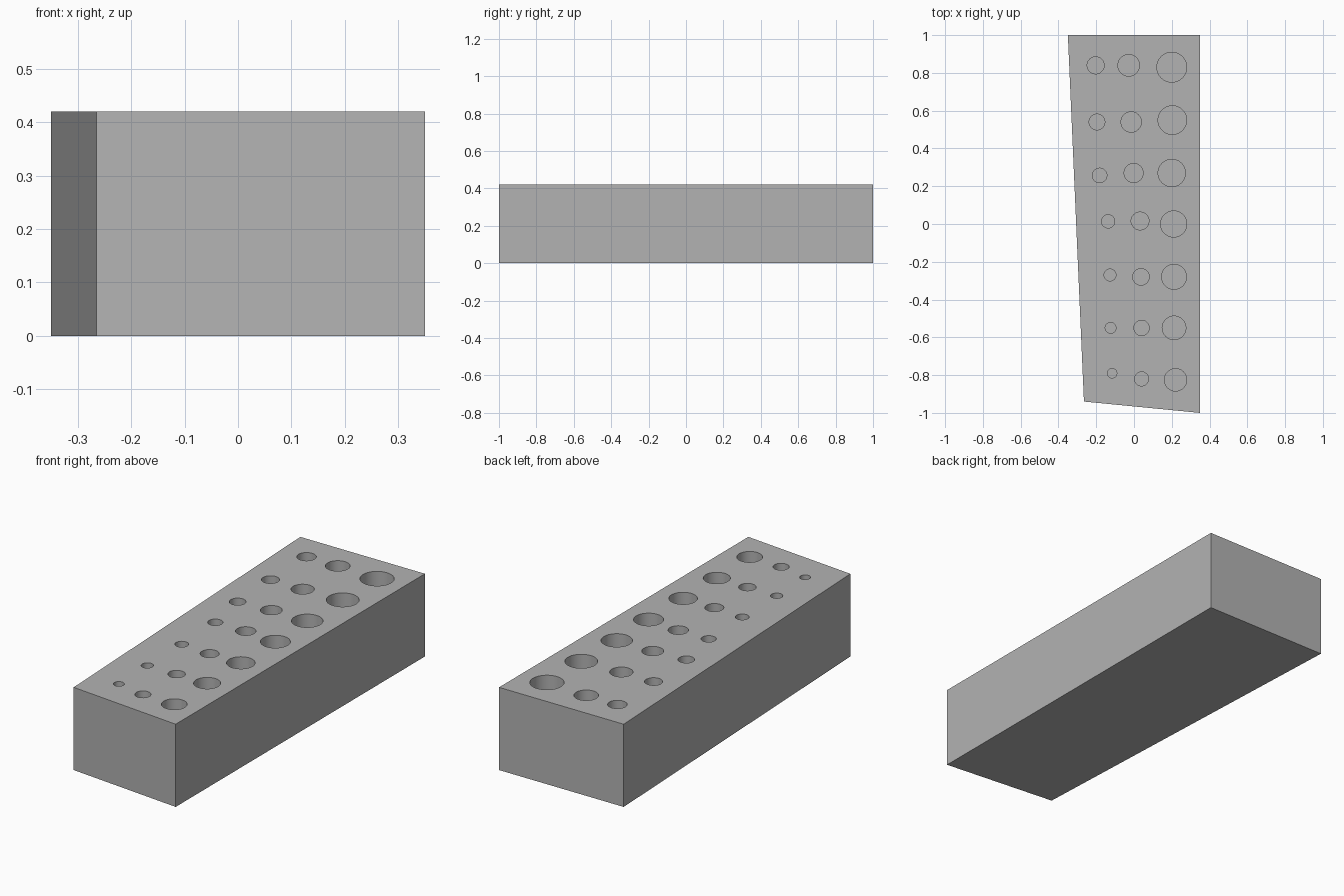
import bpy, bmesh, math
from mathutils import Matrix

cube = bpy.data.objects.get("Cube")
if cube:
    bpy.data.objects.remove(cube, do_unlink=True)

HEIGHT, DEPTH = 0.42, 0.34

grey = bpy.data.materials.new("plain grey")
grey.use_nodes = True
colour = (0.45, 0.45, 0.45, 1)
grey.diffuse_color = colour
grey.node_tree.nodes["Principled BSDF"].inputs["Base Color"].default_value = colour


def make_object(name, bm):
    mesh = bpy.data.meshes.new(name)
    bmesh.ops.recalc_face_normals(bm, faces=bm.faces)
    bm.to_mesh(mesh)
    bm.free()
    mesh.materials.append(grey)
    obj = bpy.data.objects.new(name, mesh)
    bpy.context.collection.objects.link(obj)
    return obj


# Tapered block, extruded from its plan outline
bm = bmesh.new()
outline = [(-0.35, 1), (-0.265, -0.94), (0.35, -1), (0.35, 1)]
base = bm.faces.new([bm.verts.new((x, y, 0)) for x, y in outline])
top = bmesh.ops.extrude_face_region(bm, geom=[base])["geom"]
bmesh.ops.translate(bm, vec=(0, 0, HEIGHT),
                    verts=[v for v in top if isinstance(v, bmesh.types.BMVert)])
block = make_object("drilled_block", bm)

# Three rows of blind holes, back to front: largest radius, then hole centres
rows = [
    (0.079, [(0.20, 0.83), (0.203, 0.55), (0.20, 0.27), (0.21, 0),
             (0.212, -0.28), (0.212, -0.55), (0.22, -0.825)]),
    (0.057, [(-0.028, 0.84), (-0.015, 0.54), (-0.002, 0.27), (0.032, 0.016),
             (0.037, -0.28), (0.04, -0.55), (0.04, -0.82)]),
    (0.045, [(-0.203, 0.84), (-0.196, 0.54), (-0.182, 0.257), (-0.137, 0.014),
             (-0.127, -0.27), (-0.124, -0.55), (-0.116, -0.79)]),
]
bm = bmesh.new()
for largest, centres in rows:
    for i, (x, y) in enumerate(centres):
        r = largest - 0.0033 * i
        bmesh.ops.create_cone(
            bm, cap_ends=True, segments=48, radius1=r, radius2=r, depth=2 * DEPTH,
            matrix=Matrix.Translation((x, y, HEIGHT)))
drills = make_object("hole_cutter", bm)

# Cut the holes, then remove the cutter
cut = block.modifiers.new("holes", "BOOLEAN")
cut.operation = "DIFFERENCE"
cut.solver = "EXACT"
cut.object = drills
bpy.ops.object.select_all(action="DESELECT")
bpy.context.view_layer.objects.active = block
block.select_set(True)
bpy.ops.object.modifier_apply(modifier=cut.name)
bpy.data.objects.remove(drills, do_unlink=True)
bpy.ops.object.shade_smooth_by_angle(angle=math.radians(30))
